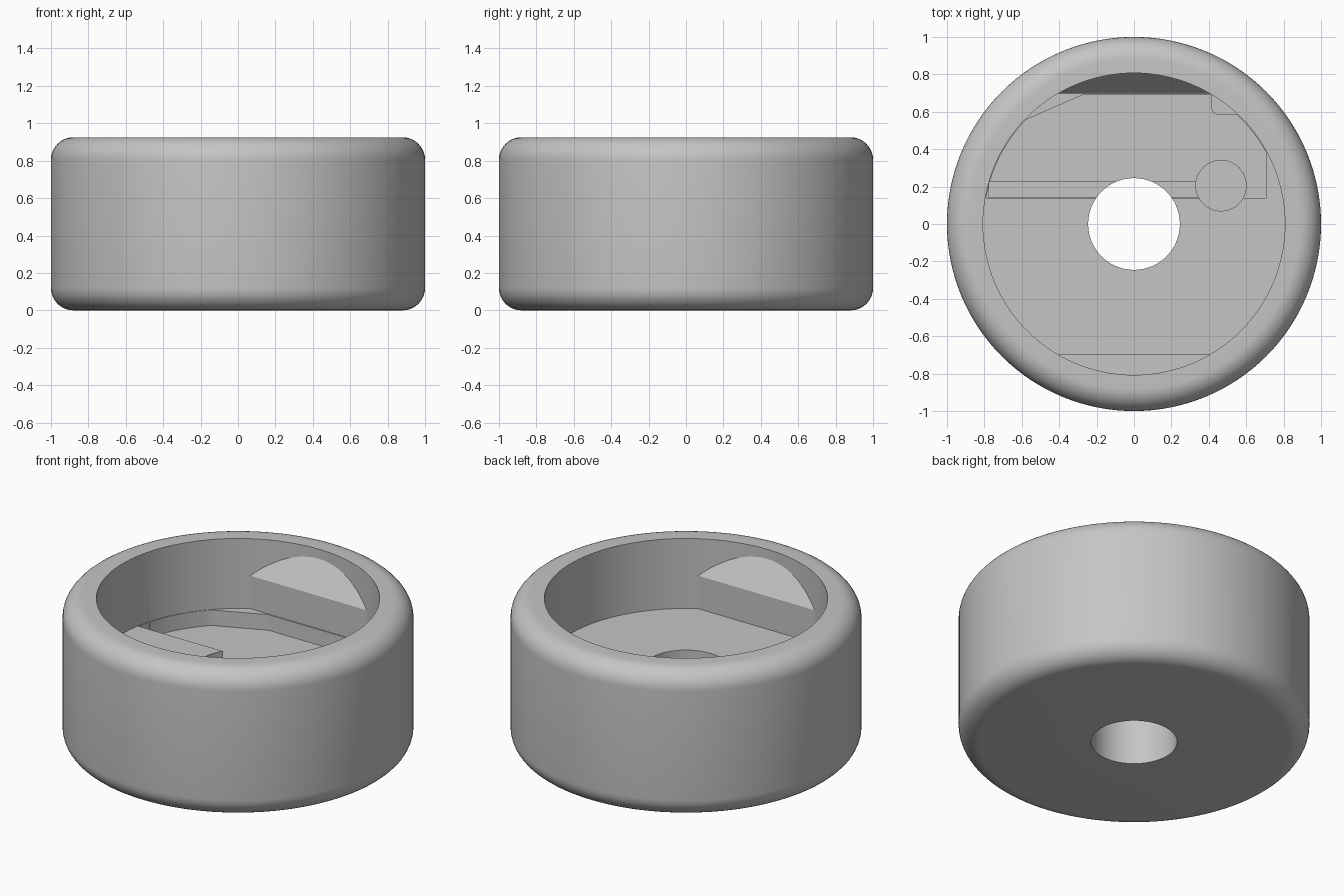
import bpy, bmesh, math
from mathutils import Matrix

if "Cube" in bpy.data.objects:
    bpy.data.objects.remove(bpy.data.objects["Cube"], do_unlink=True)

# Single grey plastic
grey = bpy.data.materials.new("light_grey_plastic")
grey.use_nodes = True
colour = (0.56, 0.56, 0.56, 1)
grey.diffuse_color = colour
grey.node_tree.nodes["Principled BSDF"].inputs["Base Color"].default_value = colour

HEIGHT, FILLET = 0.925, 0.12
INNER, HOLE = 0.807, 0.245
PLATE, POCKET, GROOVE, WELL = 0.485, 0.387, 0.3, 0.2
SEGMENTS = 128


def arc(cx, cy, r, a0, a1, n):
    angles = [math.radians(a0 + (a1 - a0) * i / n) for i in range(n + 1)]
    return [(cx + r * math.cos(a), cy + r * math.sin(a)) for a in angles]


def finish(bm, name):
    bmesh.ops.recalc_face_normals(bm, faces=bm.faces)
    mesh = bpy.data.meshes.new(name)
    bm.to_mesh(mesh)
    bm.free()
    mesh.materials.append(grey)
    ob = bpy.data.objects.new(name, mesh)
    bpy.context.collection.objects.link(ob)
    return ob


def lathe(name, profile):
    bm = bmesh.new()
    rings = []
    for i in range(SEGMENTS):
        a = math.tau * i / SEGMENTS
        rings.append([bm.verts.new((r * math.cos(a), r * math.sin(a), z)) for r, z in profile])
    for i, ring in enumerate(rings):
        after = rings[(i + 1) % SEGMENTS]
        for j in range(len(profile)):
            k = (j + 1) % len(profile)
            bm.faces.new((ring[j], after[j], after[k], ring[k]))
    return finish(bm, name)


def prism(name, points, direction, turn):
    """Extrude a closed outline of 3D points, then turn it about z."""
    bm = bmesh.new()
    face = bm.faces.new([bm.verts.new(p) for p in points])
    out = bmesh.ops.extrude_face_region(bm, geom=[face])
    verts = [v for v in out["geom"] if isinstance(v, bmesh.types.BMVert)]
    bmesh.ops.translate(bm, vec=direction, verts=verts)
    bm.transform(Matrix.Rotation(turn, 4, 'Z'))
    return finish(bm, name)


def combine(target, tool, operation):
    mod = target.modifiers.new(tool.name, 'BOOLEAN')
    mod.operation, mod.solver, mod.object = operation, 'EXACT', tool
    bpy.context.view_layer.objects.active = target
    bpy.ops.object.modifier_apply(modifier=mod.name)
    bpy.data.objects.remove(tool, do_unlink=True)


def cut(target, name, outline, bottom, turn):
    points = [(x, y, bottom) for x, y in outline]
    combine(target, prism(name, points, (0, 0, 0.6 - bottom), turn), 'DIFFERENCE')


# Cup body with rounded rims and a central through hole
shoulder = 1 - FILLET
profile = [(HOLE, 0)]
profile += arc(shoulder, FILLET, FILLET, -90, 0, 10)
profile += arc(shoulder, HEIGHT - FILLET, FILLET, 0, 90, 10)
profile += [(INNER, HEIGHT), (INNER, PLATE), (HOLE, PLATE)]
body = lathe("cup_body", profile)

# Outline of the shallow pocket on one half of the plate
rim = INNER - 0.004
pocket = [(0.706, 0.14)] + arc(0, 0, rim, 28.5, 46.8, 8)
pocket += [(0.445, 0.585), (0.424, 0.594), (0.415, 0.615), (0.415, 0.692), (-0.27, 0.692)]
pocket += arc(0, 0, rim, 136, 170, 14)
groove = [(-0.775, 0.142), (0.45, 0.142), (0.45, 0.225), (-0.775, 0.225)]
well = arc(0.465, 0.205, 0.135, 0, 352.5, 47)

# Retaining catch with a sloped upper face
catch = [(0.698, 0.44), (0.82, 0.44), (0.82, 0.885), (0.698, 0.692)]

# Both halves repeat by half a turn
for turn in (0, math.pi):
    cut(body, "pocket", pocket, POCKET, turn)
    cut(body, "wire_groove", groove, GROOVE, turn)
    cut(body, "round_well", well, WELL, turn)
    wedge = prism("catch", [(-0.47, y, z) for y, z in catch], (0.94, 0, 0), turn)
    combine(body, wedge, 'UNION')

# Smooth curved walls, crisp edges
bpy.ops.object.select_all(action='DESELECT')
body.select_set(True)
bpy.context.view_layer.objects.active = body
bpy.ops.object.shade_smooth_by_angle(angle=math.radians(25))
